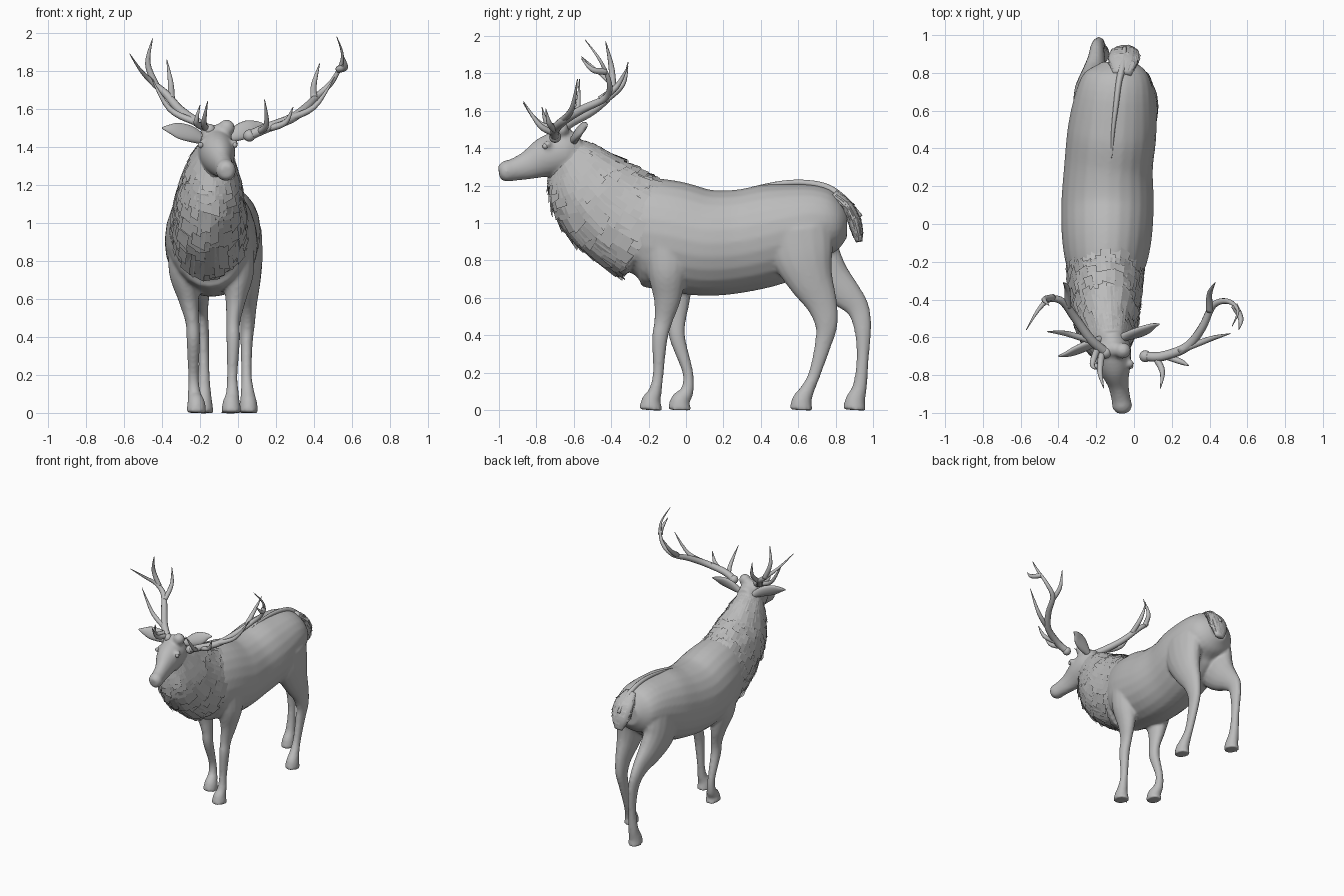
import bpy, bmesh, math, random
from mathutils import Vector

random.seed(4)
default = bpy.data.objects.get("Cube")
if default:
    bpy.data.objects.remove(default, do_unlink=True)

grey = bpy.data.materials.new("plain grey")
grey.use_nodes = True
grey.diffuse_color = (0.5, 0.5, 0.5, 1)
grey.node_tree.nodes["Principled BSDF"].inputs["Base Color"].default_value = (0.5, 0.5, 0.5, 1)


def spline(stations, steps):
    """Catmull-Rom interpolation of equal-length number tuples."""
    out = []
    last = len(stations) - 1
    for i in range(last):
        p, q, r, s = (stations[max(0, min(last, i + k))] for k in (-1, 0, 1, 2))
        for step in range(steps):
            t = step / steps
            out.append([b + t / 2 * (c - a + t * (2*a - 5*b + 4*c - d + t * (3*(b - c) + d - a)))
                        for a, b, c, d in zip(p, q, r, s)])
    out.append(list(stations[last]))
    return out


def make_rings(stations, ref=(1, 0, 0), sides=16, steps=5):
    """Elliptical rings along a path of (x, y, z, side radius, other radius)."""
    path = spline(stations, steps)
    centres = [Vector(p[:3]) for p in path]
    side = Vector(ref)
    rings = []
    for i, p in enumerate(path):
        tangent = (centres[min(i + 1, len(path) - 1)] - centres[max(i - 1, 0)]).normalized()
        side = (side - tangent * side.dot(tangent)).normalized()
        other = tangent.cross(side)
        ring = []
        for k in range(sides):
            angle = math.tau * k / sides
            ring.append(centres[i] + side * math.cos(angle) * max(p[3], 0.002)
                        + other * math.sin(angle) * max(p[4], 0.002))
        rings.append(ring)
    return rings


def add_loft(bm, rings):
    rows = [[bm.verts.new(co) for co in ring] for ring in rings]
    count = len(rows[0])
    for low, high in zip(rows, rows[1:]):
        for k in range(count):
            n = (k + 1) % count
            bm.faces.new((low[k], low[n], high[n], high[k]))
    bm.faces.new(rows[0][::-1])
    bm.faces.new(rows[-1])


def add_ball(bm, centre, radius):
    made = bmesh.ops.create_uvsphere(bm, u_segments=12, v_segments=8, radius=radius)
    bmesh.ops.translate(bm, verts=made["verts"], vec=centre)


def finish(name, bm, smooth=True):
    if smooth:
        bmesh.ops.recalc_face_normals(bm, faces=bm.faces)
    mesh = bpy.data.meshes.new(name)
    bm.to_mesh(mesh)
    bm.free()
    mesh.materials.append(grey)
    for face in mesh.polygons:
        face.use_smooth = smooth
    obj = bpy.data.objects.new(name, mesh)
    bpy.context.collection.objects.link(obj)
    return obj


def add_cards(bm, rings, rows, length, lift, skip):
    """Overlapping flat hair cards laid over a ring surface, loose ends lifted."""
    count = len(rings[0])
    for i in rows:
        root, tip = rings[i], rings[max(0, i - length)]
        middle = sum(root, Vector()) / count
        middle_tip = sum(tip, Vector()) / count
        for k in range(0, count, 2):
            k = (k + i) % count
            if random.random() < skip:
                continue
            ends = [k, (k + random.choice((2, 3))) % count]
            raise_root = 1.0 + random.uniform(0.01, 0.03)
            raise_tip = 1.0 + random.uniform(0.03, lift)
            reach = random.uniform(0.7, 1.1)
            top = [middle + (root[e] - middle) * raise_root for e in ends]
            bottom = [middle_tip + (tip[e] - middle_tip) * raise_tip for e in ends]
            bottom = [a.lerp(b, reach + random.uniform(-0.15, 0.15)) for a, b in zip(top, bottom)]
            bm.faces.new([bm.verts.new(co) for co in (top[0], top[1], bottom[1], bottom[0])])


# Body: torso, neck, head and legs fused into one smooth skin
torso = [(-.15, -.36, .93, .13, .19), (-.15, -.25, .95, .2, .28), (-.145, -.1, .935, .235, .295),
         (-.14, .1, .895, .245, .285), (-.135, .3, .905, .235, .275), (-.115, .5, .95, .235, .265),
         (-.1, .68, 1, .21, .21), (-.09, .8, 1, .165, .155), (-.09, .86, 1, .08, .08)]
neck = [(-.15, -.2, .95, .2, .27), (-.15, -.36, 1.04, .185, .265), (-.145, -.5, 1.165, .165, .24),
        (-.135, -.6, 1.31, .12, .165), (-.12, -.67, 1.39, .08, .09)]
head = [(-.12, -.56, 1.4, .06, .08), (-.115, -.64, 1.385, .095, .115), (-.105, -.74, 1.355, .09, .11),
        (-.085, -.84, 1.31, .057, .078), (-.07, -.92, 1.285, .05, .06),
        (-.062, -.97, 1.275, .052, .055), (-.06, -1, 1.27, .03, .035)]

front_girth = [(.08, .14), (.085, .11), (.055, .075), (.037, .05), (.036, .042),
               (.028, .029), (.035, .036), (.047, .052), (.054, .064)]
hind_girth = [(.1, .19), (.09, .165), (.075, .125), (.05, .085), (.038, .062),
              (.032, .046), (.028, .033), (.036, .038), (.046, .054), (.052, .062)]
leg_paths = [
    (front_girth, [(0, -.1, .95), (0, -.1, .75), (-.012, -.1, .6), (-.025, -.12, .48), (-.025, -.14, .38),
                   (-.03, -.148, .2), (-.03, -.165, .1), (-.035, -.185, .05), (-.035, -.19, 0)]),
    (front_girth, [(-.28, -.08, .95), (-.28, -.07, .75), (-.26, -.05, .6), (-.24, -.05, .48), (-.235, -.045, .38),
                   (-.235, .01, .2), (-.23, .005, .1), (-.22, -.03, .05), (-.22, -.035, 0)]),
    (hind_girth, [(.025, .6, .96), (.04, .625, .82), (.045, .665, .7), (.05, .725, .57), (.05, .75, .46),
                  (.045, .735, .36), (.045, .69, .2), (.05, .65, .11), (.055, .62, .05), (.055, .615, 0)]),
    (hind_girth, [(-.22, .62, .96), (-.23, .67, .82), (-.215, .755, .71), (-.2, .855, .62), (-.195, .92, .54),
                  (-.185, .945, .43), (-.18, .945, .28), (-.18, .93, .13), (-.18, .905, .05), (-.18, .9, 0)])]

bm = bmesh.new()
for part in (torso, neck, head):
    add_loft(bm, make_rings(part, sides=24))
for girth, path in leg_paths:
    add_loft(bm, make_rings([p + g for p, g in zip(path, girth)]))
# Antler stumps and brow ridges
for centre, radius in (((-.16, -.67, 1.48), .036), ((-.06, -.67, 1.5), .045), ((-.11, -.66, 1.47), .05),
                       ((-.185, -.73, 1.42), .022), ((-.02, -.74, 1.42), .022)):
    add_ball(bm, centre, radius)
body = finish("body", bm)
fuse = body.modifiers.new("fuse", "REMESH")
fuse.mode = "VOXEL"
fuse.voxel_size = 0.011
fuse.use_smooth_shade = True
soften = body.modifiers.new("soften", "SMOOTH")
soften.factor = 0.5
soften.iterations = 5

# Eyes
for name, x in (("right_eye", -.197), ("left_eye", -.018)):
    bm = bmesh.new()
    add_ball(bm, (x, -.752, 1.41), .015)
    finish(name, bm)

# Ears
ear_girth = [(.022, .022), (.045, .022), (.046, .018), (.025, .012), (.004, .004)]
ears = {"right_ear": [(-.17, -.61, 1.43), (-.24, -.64, 1.465), (-.31, -.67, 1.485), (-.36, -.69, 1.495), (-.4, -.7, 1.5)],
        "left_ear": [(-.06, -.6, 1.44), (.005, -.58, 1.475), (.06, -.56, 1.5), (.1, -.54, 1.515), (.135, -.53, 1.52)]}
for name, path in ears.items():
    bm = bmesh.new()
    add_loft(bm, make_rings([p + g for p, g in zip(path, ear_girth)], ref=(0, .4, 1)))
    finish(name, bm)

# Antlers: each is a main beam followed by its tines
antlers = {
    "right_antler": [
        [(-.15, -.68, 1.49), (-.23, -.61, 1.54), (-.31, -.5, 1.6), (-.38, -.41, 1.68),
         (-.45, -.4, 1.74), (-.51, -.46, 1.8), (-.57, -.56, 1.89)],
        [(-.43, -.39, 1.72), (-.475, -.4, 1.84), (-.45, -.43, 1.97)],
        [(-.35, -.44, 1.65), (-.355, -.34, 1.74), (-.375, -.31, 1.86)],
        [(-.22, -.62, 1.53), (-.36, -.58, 1.6), (-.46, -.57, 1.77)],
        [(-.17, -.68, 1.5), (-.18, -.78, 1.53), (-.16, -.87, 1.64)],
        [(-.19, -.65, 1.51), (-.22, -.74, 1.53), (-.2, -.77, 1.62)]],
    "left_antler": [
        [(.06, -.7, 1.46), (.15, -.7, 1.5), (.28, -.65, 1.55), (.36, -.55, 1.61), (.42, -.43, 1.67),
         (.5, -.41, 1.75), (.55, -.46, 1.87), (.52, -.54, 1.98)],
        [(.4, -.46, 1.66), (.4, -.37, 1.73), (.43, -.31, 1.84)],
        [(.24, -.67, 1.54), (.4, -.61, 1.61), (.51, -.58, 1.77)],
        [(.11, -.7, 1.48), (.15, -.78, 1.52), (.14, -.87, 1.65)],
        [(.17, -.7, 1.5), (.25, -.73, 1.53), (.29, -.75, 1.61)],
        [(.53, -.43, 1.81), (.565, -.5, 1.82), (.555, -.56, 1.88)]]}
for name, branches in antlers.items():
    bm = bmesh.new()
    for index, path in enumerate(branches):
        thick = 0.024 if index == 0 else 0.017
        stations = []
        for i, point in enumerate(path):
            girth = thick * (1 - (i / (len(path) - 1)) ** 2) + 0.002
            stations.append(point + (girth, girth))
        add_loft(bm, make_rings(stations, ref=(.2, .5, .8), sides=10))
    add_ball(bm, branches[0][0], .032)
    finish(name, bm)

# Neck mane of layered cards
bm = bmesh.new()
mane_rings = make_rings(neck, sides=48)
add_cards(bm, mane_rings, range(3, 19), 3, 0.1, 0.12)
finish("neck_mane", bm, smooth=False)

# Tail with its own cards, and the thin crest running up the rump
tail = [(-.065, .79, 1.15, .05, .03), (-.055, .87, 1.08, .08, .032),
        (-.05, .91, .98, .07, .034), (-.045, .925, .9, .035, .018)]
crest = [(-.12, .35, 1.185, .006, .008), (-.11, .5, 1.21, .01, .014), (-.095, .63, 1.215, .014, .016),
         (-.08, .75, 1.19, .016, .02), (-.06, .84, 1.13, .02, .02), (-.05, .93, 1.03, .012, .018)]
bm = bmesh.new()
add_loft(bm, make_rings(tail))
finish("tail", bm)
bm = bmesh.new()
add_cards(bm, make_rings(tail[::-1], sides=20), range(4, 15), 3, 0.16, 0.2)
finish("tail_hair", bm, smooth=False)
bm = bmesh.new()
add_loft(bm, make_rings(crest, sides=8))
finish("rump_crest", bm)
